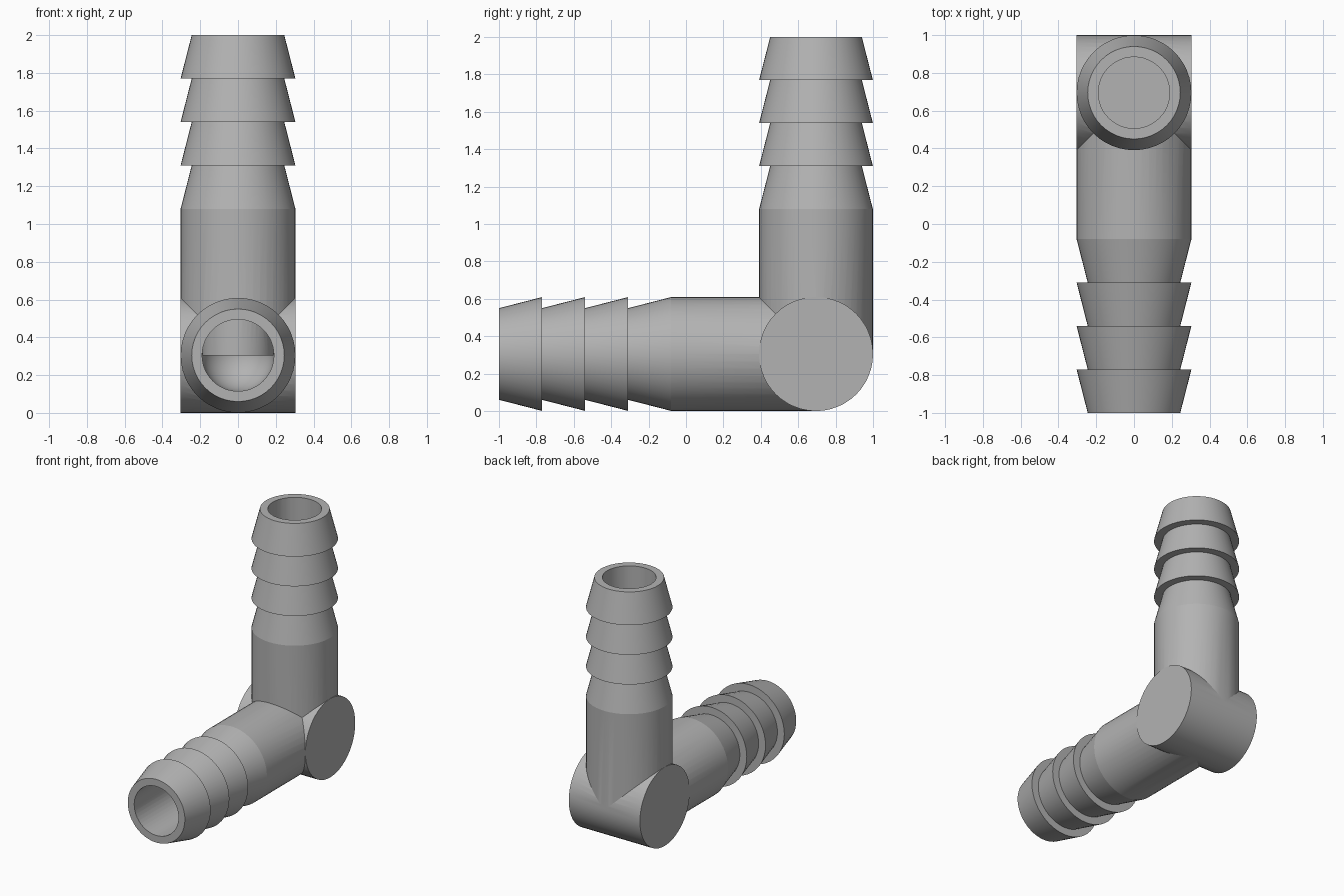
import bpy, bmesh, math
from mathutils import Matrix, Vector

if "Cube" in bpy.data.objects:
    bpy.data.objects.remove(bpy.data.objects["Cube"], do_unlink=True)

SEGMENTS = 48
OUTER, NECK, BORE = 0.304, 0.245, 0.19
LENGTH = 1.695
CORNER = Matrix.Translation((0, 0.695, 0.305))
UP = CORNER
FORWARD = CORNER @ Matrix.Rotation(math.radians(90), 4, 'X')
SIDEWAYS = CORNER @ Matrix.Rotation(math.radians(90), 4, 'Y')

grey = bpy.data.materials.new("grey plastic")
grey.use_nodes = True
grey.diffuse_color = (0.45, 0.45, 0.45, 1)
grey.node_tree.nodes["Principled BSDF"].inputs["Base Color"].default_value = (0.45, 0.45, 0.45, 1)


def lathe(name, profile, placement):
    """Turn a (radius, height) profile into a closed solid."""
    bm = bmesh.new()
    verts = [bm.verts.new((r, 0, z)) for r, z in profile]
    edges = [bm.edges.new(pair) for pair in zip(verts, verts[1:])]
    bmesh.ops.spin(bm, geom=verts + edges, cent=(0, 0, 0), axis=(0, 0, 1),
                   angle=math.tau, steps=SEGMENTS)
    bmesh.ops.remove_doubles(bm, verts=bm.verts[:], dist=0.00005)
    bmesh.ops.recalc_face_normals(bm, faces=bm.faces[:])
    bm.transform(placement)
    mesh = bpy.data.meshes.new(name)
    bm.to_mesh(mesh)
    bm.free()
    mesh.materials.append(grey)
    obj = bpy.data.objects.new(name, mesh)
    bpy.context.collection.objects.link(obj)
    return obj


def combine(target, other, operation):
    """Apply a boolean and discard the helper."""
    mod = target.modifiers.new(operation.lower(), 'BOOLEAN')
    mod.operation, mod.solver, mod.object = operation, 'EXACT', other
    bpy.context.view_layer.objects.active = target
    bpy.ops.object.modifier_apply(modifier=mod.name)
    bpy.data.objects.remove(other, do_unlink=True)


# Hose arm: plain pipe, tapered shoulder, then three barbs
arm = [(0, 0), (OUTER, 0), (OUTER, 0.775), (NECK, 1.005)]
for step in range(3):
    base = 1.005 + 0.23 * step
    arm += [(OUTER, base), (NECK, base + 0.23)]
arm[-1] = (NECK, LENGTH)
arm.append((0, LENGTH))

# Bores: one with a rounded inner end, one meeting it at the corner
dome = [(BORE * math.sin(a), -BORE * math.cos(a))
        for a in (math.radians(90) * i / 12 for i in range(13))]
dome[0] = (0, -BORE)
round_bore = dome + [(BORE, 1.8), (0, 1.8)]
plain_bore = [(0, 0), (BORE - 0.001, 0), (BORE - 0.001, 1.8), (0, 1.8)]

# Cross cylinder at the corner, joined with both arms and hollowed
half = 0.305
fitting = lathe("elbow_hose_fitting", [(0, -half), (half, -half), (half, half), (0, half)], SIDEWAYS)
combine(fitting, lathe("upright_arm", arm, UP), 'UNION')
combine(fitting, lathe("front_arm", arm, FORWARD), 'UNION')
combine(fitting, lathe("front_bore", round_bore, FORWARD), 'DIFFERENCE')
combine(fitting, lathe("upright_bore", plain_bore, UP), 'DIFFERENCE')

# Smooth round walls, crisp shoulder and barb edges
bpy.ops.object.select_all(action='DESELECT')
fitting.select_set(True)
bpy.context.view_layer.objects.active = fitting
bpy.ops.object.shade_smooth_by_angle(angle=math.radians(12))
